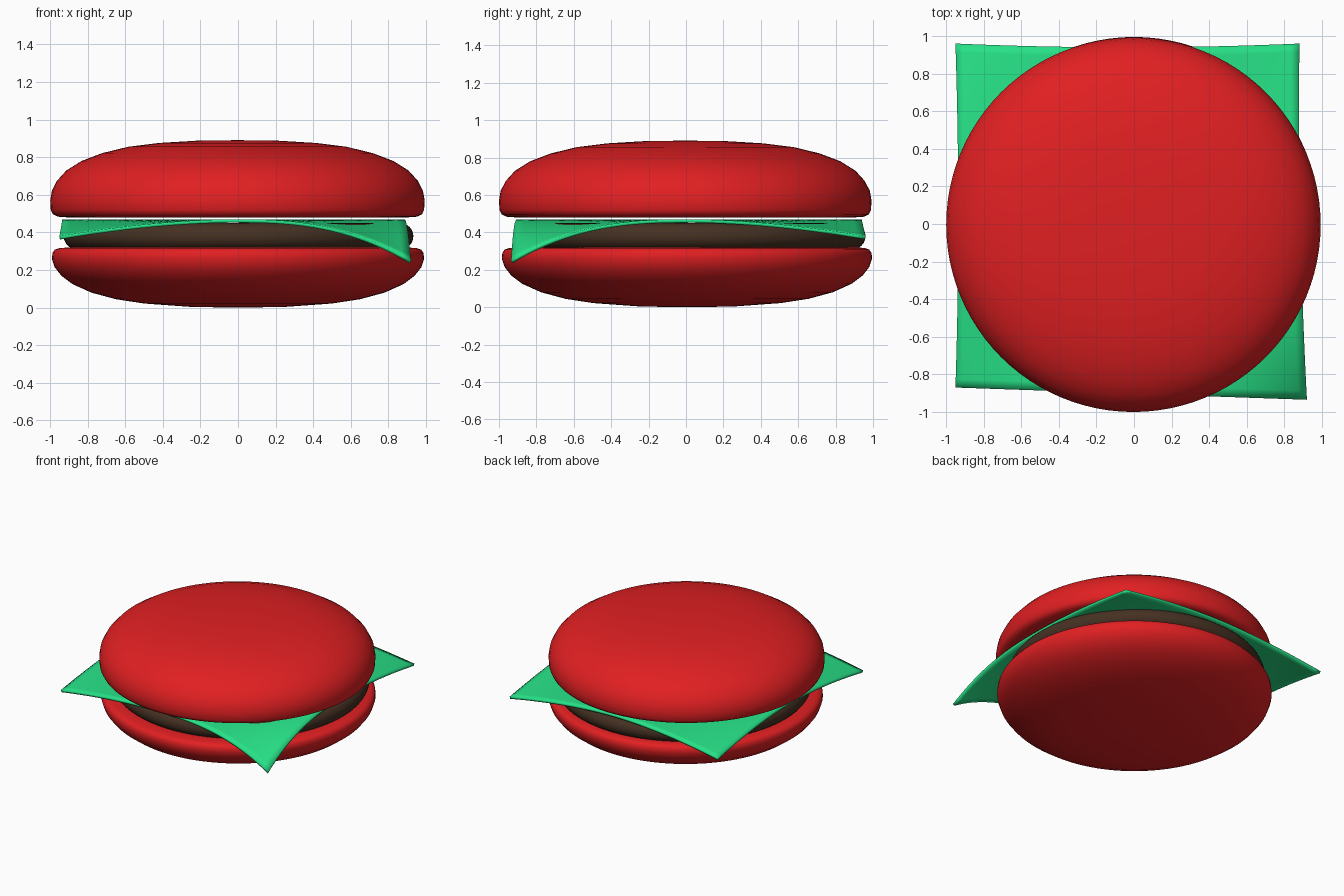
import bpy, bmesh, math

if "Cube" in bpy.data.objects:
    bpy.data.objects.remove(bpy.data.objects["Cube"])


def material(name, rgb):
    m = bpy.data.materials.new(name)
    m.diffuse_color = (*rgb, 1)
    m.use_nodes = True
    m.node_tree.nodes["Principled BSDF"].inputs["Base Color"].default_value = m.diffuse_color
    return m


RED = material("bun_red", (0.75, 0.014, 0.016))
GREEN = material("slice_green", (0.02, 0.75, 0.24))
BROWN = material("patty_brown", (0.06, 0.03, 0.016))


def finish(bm, name, mat, loc=(0, 0, 0)):
    bmesh.ops.recalc_face_normals(bm, faces=bm.faces)
    for f in bm.faces:
        f.smooth = True
    me = bpy.data.meshes.new(name)
    bm.to_mesh(me)
    bm.free()
    me.materials.append(mat)
    ob = bpy.data.objects.new(name, me)
    ob.location = loc
    bpy.context.collection.objects.link(ob)
    return ob


def lathe(name, profile, mat, loc, steps=96):
    """Spin an (r, z) profile, starting and ending on the axis, around z."""
    bm = bmesh.new()
    verts = [bm.verts.new((r, 0, z)) for r, z in profile]
    edges = [bm.edges.new(p) for p in zip(verts, verts[1:])]
    bmesh.ops.spin(bm, geom=verts + edges, cent=(0, 0, 0), axis=(0, 0, 1),
                   angle=2 * math.pi, steps=steps, use_duplicate=False)
    bmesh.ops.remove_doubles(bm, verts=bm.verts, dist=1e-4)
    return finish(bm, name, mat, loc)


# Bottom bun: shallow bowl with a flat top
lathe("bottom_bun", [
    (0, 0), (0.25, 0.004), (0.5, 0.022), (0.65, 0.045), (0.78, 0.08),
    (0.88, 0.125), (0.94, 0.17), (0.975, 0.215), (0.99, 0.26), (0.987, 0.29),
    (0.975, 0.308), (0.95, 0.317), (0.9, 0.32), (0.5, 0.32), (0, 0.32)],
    RED, (0, 0.005, 0))

# Patty: flat disc with a fully rounded rim
rim = [(0.86 + 0.07 * math.cos(a), 0.38 + 0.07 * math.sin(a))
       for a in (math.pi * (i / 12 - 0.5) for i in range(13))]
lathe("patty", [(0, 0.31), (0.5, 0.31)] + rim + [(0.5, 0.45), (0, 0.45)],
      BROWN, (0.003, 0.03, 0))

# Top bun: dome with a flat underside
lathe("top_bun", [
    (0, 0.48), (0.5, 0.48), (0.9, 0.48), (0.955, 0.484), (0.982, 0.497),
    (0.993, 0.52), (0.996, 0.57), (0.987, 0.622), (0.96, 0.675),
    (0.91, 0.73), (0.83, 0.78), (0.72, 0.822), (0.58, 0.856), (0.42, 0.876),
    (0.22, 0.888), (0, 0.891)],
    RED, (-0.003, -0.004, 0))

# Slice: square sheet whose four corners droop, one much more than the others
CORNERS = {(-1, -1): (-0.95, -0.87, 0.09, 1.8), (1, -1): (0.92, -0.935, 0.22, 2.6),
           (-1, 1): (-0.95, 0.96, 0.09, 1.8), (1, 1): (0.88, 0.96, 0.09, 1.8)}


def slice_point(u, v):
    x = y = z = 0
    for (su, sv), (cx, cy, _, _) in CORNERS.items():
        w = (1 + su * u) * (1 + sv * v) / 4
        x += w * cx
        y += w * cy
    # edges pull in slightly between the corners
    x -= 0.015 * u * (1 - v * v)
    y -= 0.02 * v * (1 - u * u) if v > 0 else 0
    _, _, drop, power = CORNERS[(1 if u > 0 else -1, 1 if v > 0 else -1)]
    return x, y, 0.47 - drop * abs(u * v) ** power


bm = bmesh.new()
N = 40
grid = [[bm.verts.new(slice_point(2 * i / N - 1, 2 * j / N - 1))
         for j in range(N + 1)] for i in range(N + 1)]
for i in range(N):
    for j in range(N):
        bm.faces.new((grid[i][j], grid[i + 1][j], grid[i + 1][j + 1], grid[i][j + 1]))
cheese = finish(bm, "cheese_slice", GREEN)
if cheese.data.polygons[0].normal.z < 0:
    cheese.data.flip_normals()
solid = cheese.modifiers.new("thickness", 'SOLIDIFY')
solid.thickness = 0.018
solid.offset = -1

# Keep crisp edges on the sheet, smooth shading elsewhere
bpy.ops.object.select_all(action='DESELECT')
for ob in bpy.context.collection.objects:
    ob.select_set(True)
    bpy.context.view_layer.objects.active = ob
bpy.ops.object.shade_smooth_by_angle(angle=math.radians(50))
